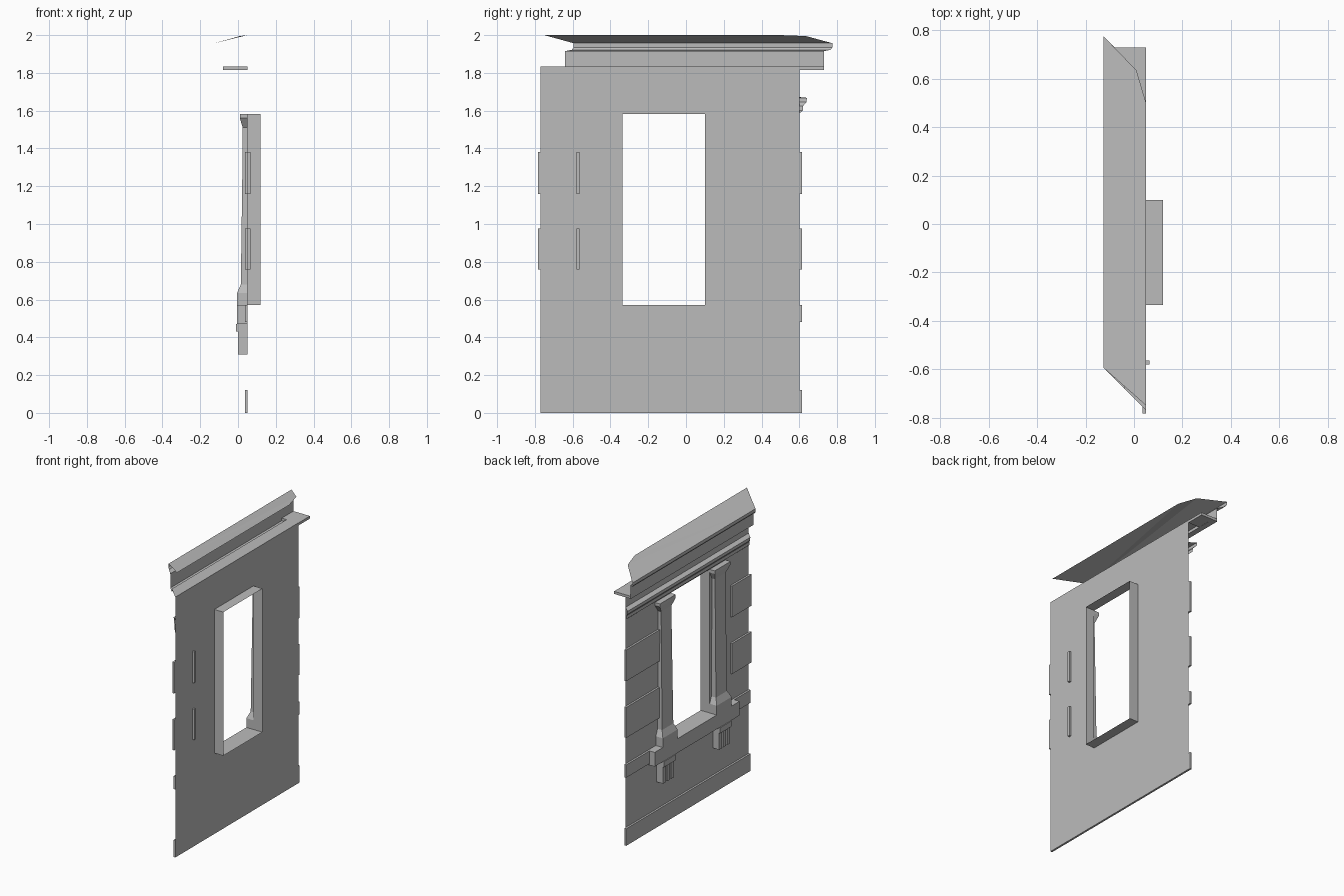
import bpy, bmesh

cube = bpy.data.objects.get("Cube")
if cube:
    bpy.data.objects.remove(cube)

# One plain stone colour for everything
stone = bpy.data.materials.new("grey_stone")
stone.use_nodes = True
GREY = (0.5, 0.5, 0.5, 1)
stone.diffuse_color = GREY
stone.node_tree.nodes["Principled BSDF"].inputs["Base Color"].default_value = GREY

WALL = 0.05                 # plane of the wall, the decorated side faces -x
Y0, Y1 = -0.77, 0.60        # wall ends
W0, W1 = -0.335, 0.10       # window opening
SILL, HEAD, TOP = 0.57, 1.582, 1.835


def finish(name, bm, solid=True):
    if solid:
        bmesh.ops.recalc_face_normals(bm, faces=bm.faces)
    mesh = bpy.data.meshes.new(name)
    bm.to_mesh(mesh)
    bm.free()
    mesh.materials.append(stone)
    ob = bpy.data.objects.new(name, mesh)
    bpy.context.scene.collection.objects.link(ob)
    return ob


def strips(bm, rows, closed=False):
    """Skin consecutive rows of points with quads."""
    rings = [[bm.verts.new(p) for p in row] for row in rows]
    for a, b in zip(rings, rings[1:]):
        n = len(a)
        for i in range(n if closed else n - 1):
            j = (i + 1) % n
            bm.faces.new((a[i], a[j], b[j], b[i]))
    return rings


def box(name, x, y, z):
    loft(name, [(z[0], x[0], y[0], y[1]), (z[1], x[0], y[0], y[1])], x[1])


def loft(name, sections, back=WALL):
    """Stack of rectangles given as height, front x, and two y limits."""
    bm = bmesh.new()
    rows = [[(f, a, z), (f, b, z), (back, b, z), (back, a, z)]
            for z, f, a, b in sections]
    rings = strips(bm, rows, closed=True)
    bm.faces.new(rings[0])
    bm.faces.new(rings[-1])
    finish(name, bm)


def moulding(name, profile):
    """Profile of depth and height run along the wall with mitred ends."""
    bm = bmesh.new()
    strips(bm, [[(WALL - d, Y0 + d, z) for d, z in profile],
                [(WALL - d, Y1 + d, z) for d, z in profile]])
    finish(name, bm)


# Wall sheet with the window opening left out
bm = bmesh.new()
ys, zs = (Y0, W0, W1, Y1), (0, SILL, HEAD, TOP)
grid = [[bm.verts.new((WALL, y, z)) for z in zs] for y in ys]
for i in range(3):
    for j in range(3):
        if (i, j) != (1, 1):
            bm.faces.new((grid[i][j], grid[i + 1][j],
                          grid[i + 1][j + 1], grid[i][j + 1]))
finish("wall", bm, solid=False)

# Open window reveal
bm = bmesh.new()
outline = [(W0, SILL), (W1, SILL), (W1, HEAD), (W0, HEAD)]
strips(bm, [[(x, y, z) for y, z in outline] for x in (WALL, 0.12)], closed=True)
finish("window_reveal", bm)

# Cornice, its corner soffit, and the string moulding over the window
moulding("cornice", [(0, TOP), (0.09, TOP), (0.09, 1.815), (0.13, 1.815),
                     (0.13, 1.915), (0.165, 1.922), (0.175, 1.935), (0.175, 1.957)])
box("corner_soffit", (-0.079, WALL), (Y1, 0.73), (1.816, 1.834))
moulding("string_moulding", [(0, 1.585), (0.018, 1.60), (0.02, 1.625),
                             (0.038, 1.645), (0.04, 1.668), (0, 1.672)])

# Sloping roof sheet
bm = bmesh.new()
low_a, low_b, kink, top_b, top_a = [bm.verts.new(p) for p in (
    (-0.125, -0.595, 1.957), (-0.125, 0.775, 1.957), (0.01, 0.635, 1.995),
    (WALL, 0.5, 2.0), (WALL, -0.75, 2.0))]
bm.faces.new((low_a, top_a, top_b))
bm.faces.new((low_a, top_b, kink))
bm.faces.new((low_a, kink, low_b))
finish("roof_slope", bm, solid=False)

# Plinth, sill course and quoins
FACE = 0.036
box("plinth", (FACE, WALL), (Y0, 0.615), (0, 0.12))
box("sill_course", (FACE, WALL), (Y0, 0.615), (0.48, SILL))
for k, z in enumerate([(0.76, 0.975), (1.16, 1.38)]):
    box(f"left_quoin_{k}", (FACE, WALL), (0.24, 0.615), z)
    box(f"right_quoin_{k}", (FACE, WALL), (-0.783, -0.565), z)
    box(f"right_quoin_end_{k}", (FACE, 0.065), (-0.58, -0.565), z)

# Window sill
box("window_sill", (-0.005, WALL), (-0.59, 0.355), (0.47, SILL))

# Pilaster and ribbed bracket on each side of the window
for side, edge, s in (("left", W1, 1), ("right", W0, -1)):
    def at(a, b):
        return tuple(sorted((edge + s * a, edge + s * b)))
    loft(f"{side}_pilaster", [(z, f, *at(a, b)) for z, f, a, b in (
        (SILL, -0.005, 0, 0.165), (0.635, -0.005, 0, 0.165),
        (0.68, 0.015, 0.02, 0.145), (1.42, 0.025, 0.025, 0.14),
        (1.51, 0.025, 0.025, 0.14), (1.56, 0.01, 0, 0.175),
        (HEAD, 0.01, 0, 0.175))])
    box(f"{side}_bracket", (0.014, WALL), at(0.035, 0.155), (0.31, 0.47))
    box(f"{side}_bracket_cap", (-0.01, WALL), at(0.03, 0.16), (0.43, 0.47))
    for k in range(3):
        a = 0.035 + 0.045 * k
        box(f"{side}_bracket_rib_{k}", (0, WALL), at(a, a + 0.03), (0.31, 0.43))
